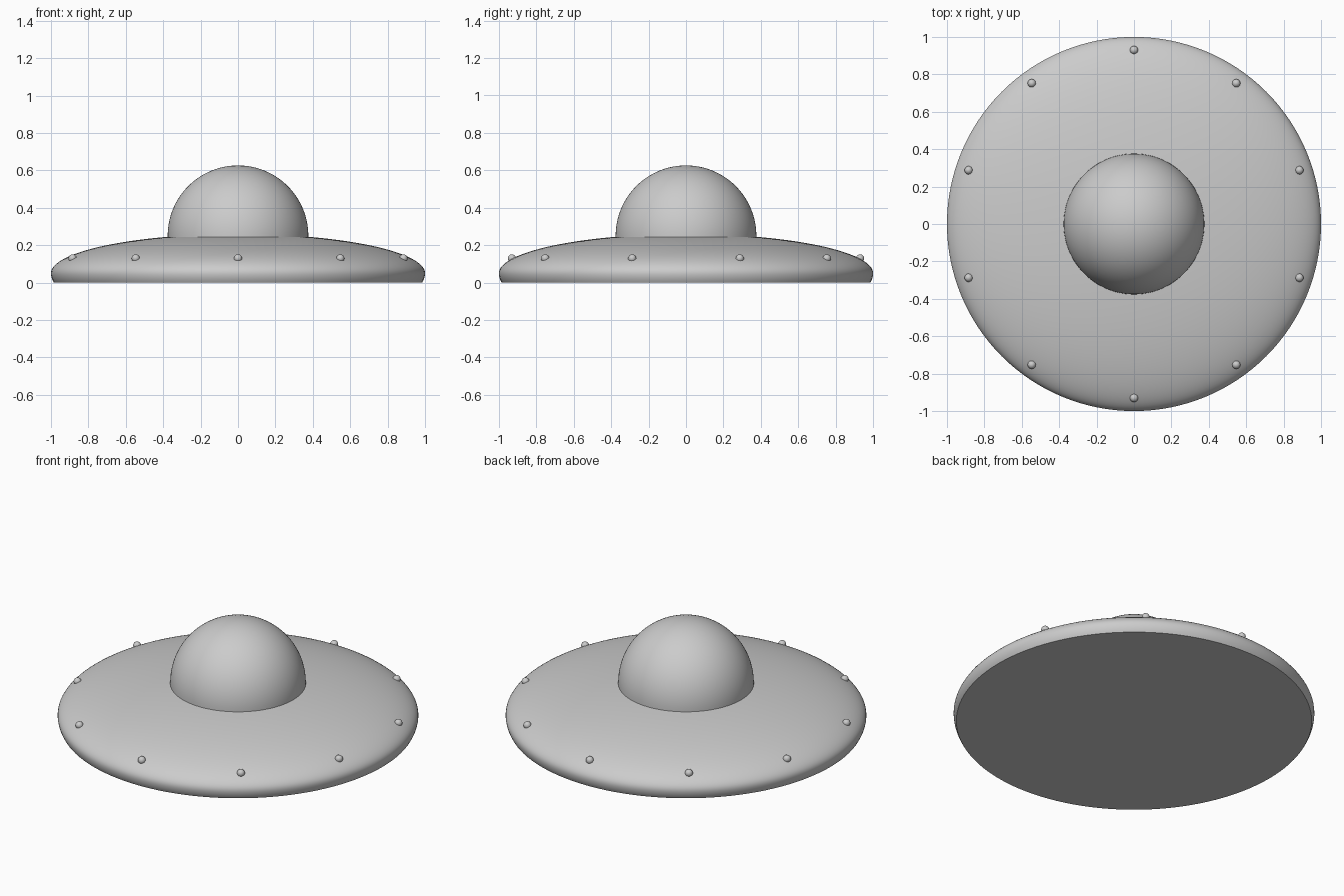
import bpy, bmesh, math

if "Cube" in bpy.data.objects:
    bpy.data.objects.remove(bpy.data.objects["Cube"])

grey = bpy.data.materials.new("plain_grey")
grey.diffuse_color = (0.6, 0.6, 0.6, 1)
grey.use_nodes = True
grey.node_tree.nodes["Principled BSDF"].inputs["Base Color"].default_value = grey.diffuse_color


def finish(ob):
    ob.data.materials.append(grey)
    bpy.ops.object.select_all(action='DESELECT')
    ob.select_set(True)
    bpy.context.view_layer.objects.active = ob
    bpy.ops.object.shade_smooth_by_angle(angle=math.radians(35))


def lathe(name, profile, steps=128):
    """Spin (radius, height) points, starting and ending on the axis."""
    bm = bmesh.new()
    verts = [bm.verts.new((r, 0, z)) for r, z in profile]
    edges = [bm.edges.new(pair) for pair in zip(verts, verts[1:])]
    bmesh.ops.spin(bm, geom=verts + edges, cent=(0, 0, 0), axis=(0, 0, 1),
                   angle=math.tau, steps=steps)
    bmesh.ops.remove_doubles(bm, verts=bm.verts, dist=1e-5)
    bmesh.ops.recalc_face_normals(bm, faces=bm.faces)
    mesh = bpy.data.meshes.new(name)
    bm.to_mesh(mesh)
    bm.free()
    ob = bpy.data.objects.new(name, mesh)
    bpy.context.collection.objects.link(ob)
    finish(ob)


# Saucer hull: flat underside, short rounded rim, shallow elliptical top
RIM_Z, TOP_H = 0.05, 0.21
hull = [(0, 0)]
for i in range(7):
    z = RIM_Z * i / 6
    hull.append((math.sqrt(1 - ((RIM_Z - z) / 0.29) ** 2), z))
for i in range(1, 33):
    a = math.pi / 2 * i / 32
    hull.append((math.cos(a) if i < 32 else 0, RIM_Z + TOP_H * math.sin(a)))
lathe("saucer_hull", hull)

# Cockpit dome: hemisphere with a short skirt sunk into the hull
DOME_R, DOME_Z = 0.376, 0.25
dome = [(0, 0.22), (DOME_R, 0.22)]
for i in range(33):
    a = math.pi / 2 * i / 32
    dome.append((DOME_R * math.cos(a) if i < 32 else 0,
                 DOME_Z + DOME_R * math.sin(a)))
lathe("cockpit_dome", dome)

# Ten small round lights near the rim
for i in range(10):
    a = math.radians(90 + 36 * i)
    bpy.ops.mesh.primitive_uv_sphere_add(
        segments=24, ring_count=12, radius=0.022,
        location=(0.93 * math.cos(a), 0.93 * math.sin(a), 0.129))
    light = bpy.context.object
    light.name = f"rim_light_{i + 1}"
    finish(light)
